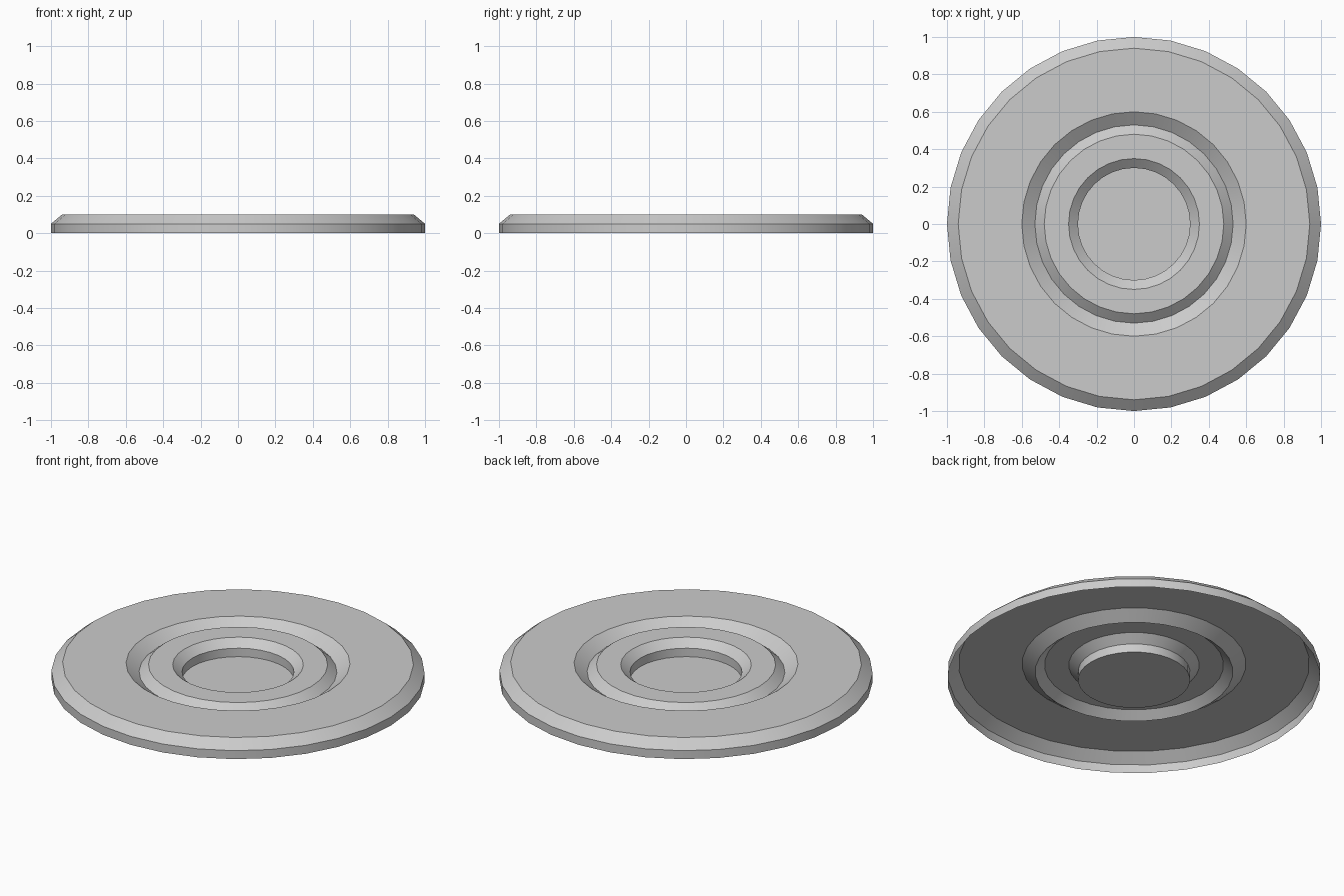
import bpy, bmesh, math

if "Cube" in bpy.data.objects:
    bpy.data.objects.remove(bpy.data.objects["Cube"])

SIDES = 32

# Half profile (radius, height), outer rim to centre
profile = [
    (1.00, 0.00), (1.00, 0.05),   # outer wall
    (0.94, 0.10),                 # outer chamfer
    (0.60, 0.10),                 # flat plate
    (0.53, 0.05),                 # groove bottom
    (0.48, 0.092), (0.35, 0.092), # raised ring
    (0.30, 0.05), (0.30, 0.00),   # well wall
]

# Open-bottomed round plate made by turning the profile
bm = bmesh.new()
rings = []
for r, z in profile:
    rings.append([bm.verts.new((r * math.cos(2 * math.pi * i / SIDES),
                                r * math.sin(2 * math.pi * i / SIDES), z))
                  for i in range(SIDES)])
for a, b in zip(rings, rings[1:]):
    for i in range(SIDES):
        j = (i + 1) % SIDES
        bm.faces.new((a[i], a[j], b[j], b[i]))
# Well floor
bm.faces.new(rings[-1])

mesh = bpy.data.meshes.new("round_plate")
bm.to_mesh(mesh)
bm.free()
plate = bpy.data.objects.new("round_plate", mesh)
bpy.context.collection.objects.link(plate)
bpy.context.view_layer.objects.active = plate
plate.select_set(True)
bpy.ops.object.shade_smooth_by_angle(angle=math.radians(30))
